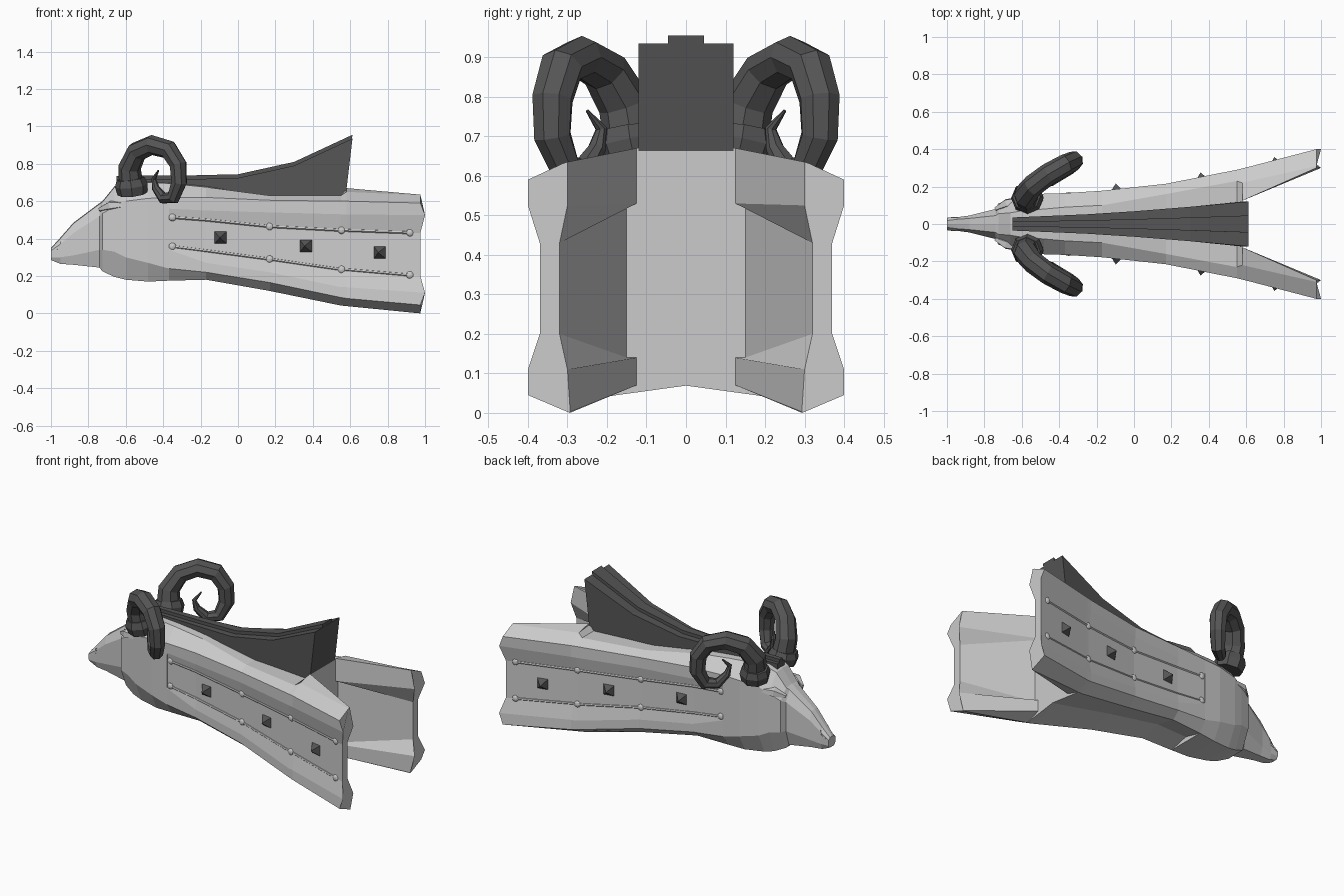
import bpy, bmesh, math
from mathutils import Vector, Matrix

if "Cube" in bpy.data.objects:
    bpy.data.objects.remove(bpy.data.objects["Cube"])

dark = bpy.data.materials.new("dark_metal")
dark.diffuse_color = (.09, .09, .09, 1)
dark.use_nodes = True
dark.node_tree.nodes["Principled BSDF"].inputs["Base Color"].default_value = dark.diffuse_color


def finish(name, bm, mirror=False, mat=None):
    # weld, optionally mirror across y = 0, and make the object
    if mirror:
        inner = [f for f in bm.faces if all(abs(v.co.y) < 1e-5 for v in f.verts)]
        bmesh.ops.delete(bm, geom=inner, context='FACES')
        bmesh.ops.mirror(bm, geom=bm.verts[:] + bm.edges[:] + bm.faces[:],
                         axis='Y', merge_dist=1e-5)
    bmesh.ops.remove_doubles(bm, verts=bm.verts, dist=1e-5)
    bmesh.ops.dissolve_degenerate(bm, edges=bm.edges, dist=1e-6)
    bmesh.ops.recalc_face_normals(bm, faces=bm.faces)
    me = bpy.data.meshes.new(name)
    bm.to_mesh(me)
    bm.free()
    if mat:
        me.materials.append(mat)
    ob = bpy.data.objects.new(name, me)
    bpy.context.collection.objects.link(ob)
    return ob


def loft(bm, rings, caps=True):
    vs = [[bm.verts.new(p) for p in r] for r in rings]
    n = len(vs[0])
    for a, b in zip(vs, vs[1:]):
        for i in range(n):
            j = (i + 1) % n
            bm.faces.new((a[i], a[j], b[j], b[i]))
    if caps:
        bm.faces.new(vs[0])
        bm.faces.new(vs[-1])


def tube(bm, pts, radii, sides, wide=1):
    # sweep a regular polygon; "wide" stretches the section sideways in y
    pts = [Vector(p) for p in pts]
    rings, side, last = [], None, None
    for i, p in enumerate(pts):
        t = (pts[min(i + 1, len(pts) - 1)] - pts[max(i - 1, 0)]).normalized()
        side = t.orthogonal().normalized() if last is None else last.rotation_difference(t) @ side
        last = t
        up = t.cross(side)
        ring = []
        for k in range(sides):
            a = k * math.tau / sides
            o = radii[i] * (side * math.cos(a) + up * math.sin(a))
            o.y *= wide
            ring.append(p + o)
        rings.append(ring)
    loft(bm, rings)


# Body and flaring side wings: x, width, recess, top, ridge y, ridge z, edge,
# rim, panel top, panel bottom, lower rim, lower edge, bottom
ST = [(-.37, .165, .006, .70, .09, .695, .62, .56, .515, .36, .34, .24, .175),
      (-.17, .178, .010, .685, .10, .675, .62, .55, .50, .335, .27, .22, .18),
      (.17, .215, .014, .63, .16, .63, .605, .54, .465, .29, .22, .165, .12),
      (.55, .29, .02, .63, .23, .63, .60, .53, .445, .235, .14, .085, .042),
      (.58, .297, .02, .67, .22, .65, .60, .53, .445, .235, .14, .08, .039),
      (.58, .297, .02, .67, .22, .65, .60, .53, .445, .235, .14, .08, .039),
      (.975, .40, .03, .635, .31, .632, .59, .525, .43, .20, .11, .045, 0)]
INNER = {5: [(.125, .67), (.125, .53), (.15, .53), (.15, .14), (.125, .14), (.125, .07)],
         6: [(.30, .635), (.30, .525), (.32, .43), (.32, .20), (.30, .11), (.293, .003)]}
rings = []
for i, (x, w, d, zt, yr, zr, ze, r1, r2, l2, l1, zo, zb) in enumerate(ST):
    inn = INNER.get(i) or [(0, zt), (0, .53), (0, .45), (0, .35), (0, .28), (0, zb + .03)]
    out = [(w * .735, zb), (w, zo), (w, l1), (w - d, l2), (w - d, r2), (w, r1), (w, ze), (yr, zr)]
    xs = [x] * 14
    if i == 6:
        for k in (1, 4, 8, 11):
            xs[k] = 1.0
    rings.append([(xx, y, z) for xx, (y, z) in zip(xs, inn + out)])
bm = bmesh.new()
loft(bm, rings)
finish("body_and_wings", bm, True)

# Animal head: x, top width, top z, width, upper z, lower z, chin width, chin z
HEAD = [(-1, .018, .35, .033, .335, .30, .02, .285),
        (-.95, .025, .405, .036, .37, .30, .025, .265),
        (-.88, .03, .485, .045, .43, .31, .03, .26),
        (-.74, .045, .59, .08, .52, .34, .05, .245),
        (-.725, .055, .60, .11, .535, .34, .06, .225),
        (-.66, .06, .68, .13, .57, .33, .08, .195),
        (-.60, .07, .705, .145, .60, .30, .09, .18),
        (-.48, .08, .705, .162, .615, .27, .11, .17),
        (-.37, .09, .70, .165, .62, .24, .121, .175)]
bm = bmesh.new()
loft(bm, [[(x, 0, zt), (x, wt, zt - .005), (x, w, zu), (x, w, zl), (x, wb, zb), (x, 0, zb)]
          for x, wt, zt, w, zu, zl, wb, zb in HEAD])
finish("animal_head", bm, True)

# Brows over the eyes
bm = bmesh.new()
tube(bm, [(-.74, .08, .555), (-.68, .108, .575), (-.60, .13, .58)], [.012, .03, .015], 5)
finish("brows", bm, True)

# Mouth slits
bm = bmesh.new()
tube(bm, [(-.995, .032, .33), (-.95, .035, .355), (-.945, .035, .385)], [.004] * 3, 4)
finish("mouth_slits", bm, True)

# Rear fin with stepped ridge: x, half width, top z
FIN = [(-.65, .035, .715, .65), (-.25, .052, .718, .62), (0, .068, .724, .60),
       (.30, .092, .79, .60), (.612, .12, .935, .62)]
for name, k, dz in (("fin", 1, 0), ("fin_ridge", .38, .02)):
    bm = bmesh.new()
    loft(bm, [[(x, w * k, zt + dz), (x, -w * k, zt + dz),
               (min(x, .575), -w * k, zb), (min(x, .575), w * k, zb)] for x, w, zt, zb in FIN])
    finish(name, bm, mat=dark)

# Curled horns and their collars
bm = bmesh.new()
tube(bm, [(-.57, .135, .68), (-.58, .155, .78), (-.54, .205, .865), (-.46, .265, .90),
          (-.37, .315, .875), (-.32, .338, .795), (-.315, .338, .70), (-.345, .305, .62),
          (-.40, .26, .615), (-.44, .225, .67), (-.45, .215, .72), (-.425, .25, .765)],
     [.066, .061, .056, .054, .052, .048, .044, .038, .03, .021, .013, .004], 8, 1.12)
finish("horns", bm, True, dark)
bm = bmesh.new()
tube(bm, [(-.565, .13, .64), (-.57, .14, .685), (-.575, .145, .72)], [.08, .088, .075], 8)
finish("horn_collars", bm, True, dark)


def panel(x):
    # recessed panel at x: y, upper z, lower z
    for a, b in zip(ST, ST[1:]):
        if a[0] <= x < b[0]:
            t = (x - a[0]) / (b[0] - a[0])
            f = lambda k: a[k] + t * (b[k] - a[k])
            return f(1) - f(2), f(8), f(9)


# Side rails with rounded studs
bm = bmesh.new()
for row in (1, 2):
    def at(x):
        p = panel(x)
        return Vector((x, p[0] - .002, p[row]))
    for x0, x1 in ((-.35, .165), (.175, .545), (.57, .92)):
        mid = [-.17] if x0 < -.17 else []
        pts = [at(x) for x in [x0] + mid + [x1]]
        tube(bm, pts, [.008] * len(pts), 6)
    for x in (-.35, .17, .555, .92):
        bmesh.ops.create_icosphere(bm, subdivisions=2, radius=.021,
                                   matrix=Matrix.Translation(at(x)) @ Matrix.Diagonal((1, .6, 1, 1)))
finish("side_rails", bm, True)

# Pyramid spikes
bm = bmesh.new()
for x, z in ((-.095, .405), (.36, .36), (.755, .325)):
    y = panel(x)[0]
    ang = math.atan2(panel(x + .05)[0] - panel(x - .05)[0], .1)
    m = (Matrix.Translation((x, y + .016, z)) @ Matrix.Rotation(ang, 4, 'Z') @
         Matrix.Rotation(-math.pi / 2, 4, 'X') @ Matrix.Rotation(math.pi / 4, 4, 'Z'))
    bmesh.ops.create_cone(bm, cap_ends=True, segments=4, radius1=.056, radius2=0, depth=.05, matrix=m)
finish("spikes", bm, True, dark)
